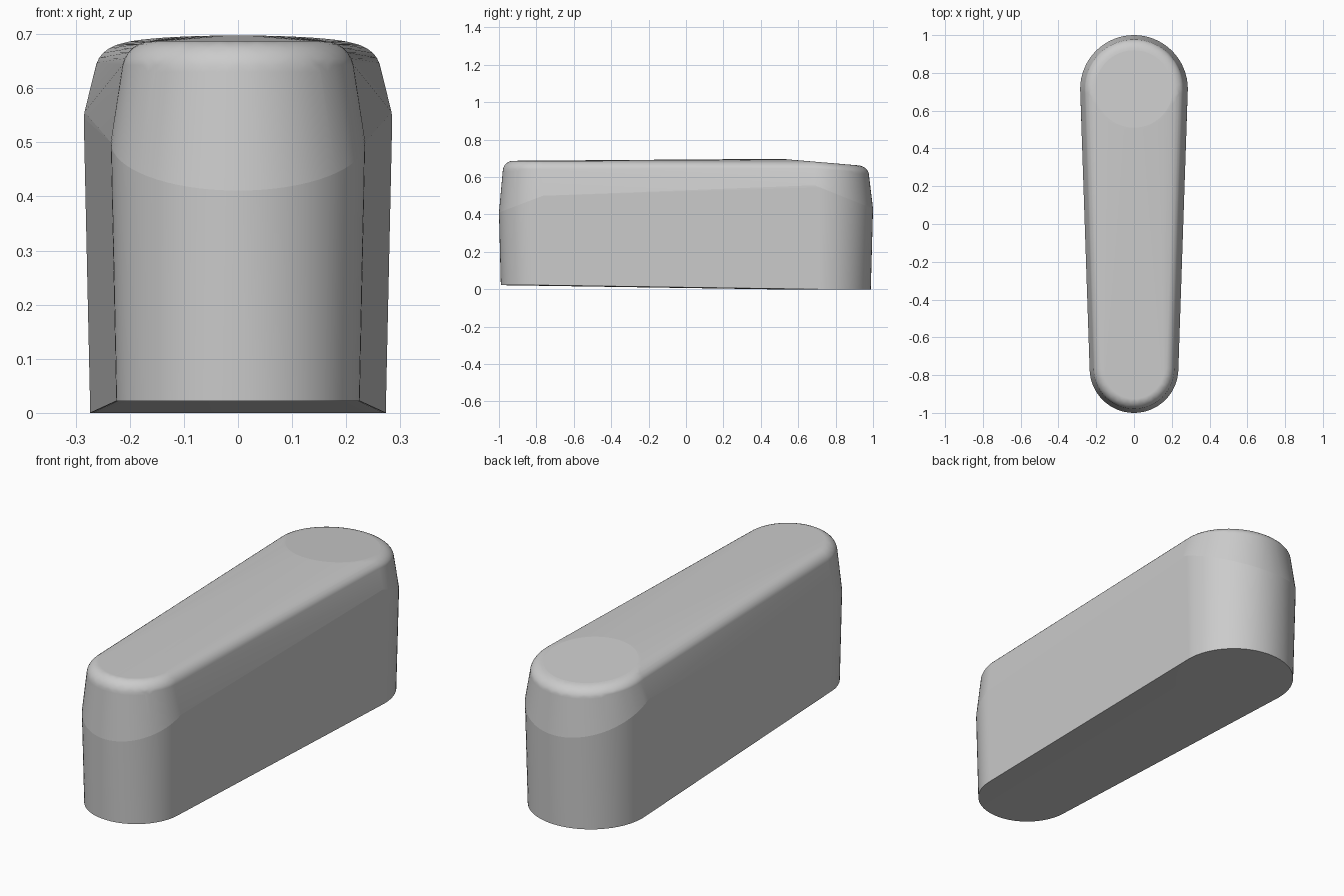
import bpy
import bmesh
from math import sin, cos, pi

cube = bpy.data.objects.get("Cube")
if cube:
    bpy.data.objects.remove(cube, do_unlink=True)

SEGMENTS = 64
FILLET_STEPS = 7

bm = bmesh.new()


def disc(cy, radius, z, slope=0.0):
    """Ring of points, round in plan and tilted along y."""
    ring = []
    for i in range(SEGMENTS):
        a = 2 * pi * i / SEGMENTS
        dy = radius * sin(a)
        ring.append(bm.verts.new((radius * cos(a), cy + dy, z + slope * dy)))
    return ring


def end_stack(cy, base, crease, shoulder, top, slope):
    """Rounded end: base, widest crease, shoulder and filleted top.
    Returns the crease ring and the top ring."""
    disc(cy, *base)
    crease_ring = disc(cy, *crease)
    (r0, z0), (r1, z1) = shoulder, top
    for i in range(FILLET_STEPS + 1):
        t = pi / 2 * i / FILLET_STEPS
        ring = disc(cy, r1 + (r0 - r1) * cos(t), z0 + (z1 - z0) * sin(t), slope)
    return crease_ring, ring


# Narrow front end and wide back end with its tilted top
front_crease, front_top = end_stack(
    -0.765, (0.225, 0.022), (0.235, 0.50, 0.38), (0.215, 0.63), (0.16, 0.687), 0.0)
back_crease, back_top = end_stack(
    0.715, (0.273, 0.0), (0.285, 0.545, -0.40), (0.263, 0.635), (0.205, 0.680), -0.085)
crease = set(front_crease + back_crease)
tilted_top = set(back_top)

# Stretch one tapered skin around both ends
bmesh.ops.convex_hull(bm, input=bm.verts[:], use_existing_faces=False)
loose = [v for v in bm.verts if not v.link_faces]
crease.difference_update(loose)
tilted_top.difference_update(loose)
bmesh.ops.delete(bm, geom=loose, context='VERTS')
bmesh.ops.recalc_face_normals(bm, faces=bm.faces[:])

# Smooth faces with crisp base, crease and tilted top outline
for face in bm.faces:
    face.smooth = True
for edge in bm.edges:
    ends = set(edge.verts)
    if ends <= crease or ends <= tilted_top or edge.calc_face_angle(0) > 0.6:
        edge.smooth = False

mesh = bpy.data.meshes.new("tapered_body")
bm.to_mesh(mesh)
bm.free()
body = bpy.data.objects.new("tapered_body", mesh)
bpy.context.collection.objects.link(body)

# Keep the large faces evenly shaded
weighted = body.modifiers.new("even_shading", 'WEIGHTED_NORMAL')
weighted.keep_sharp = True
